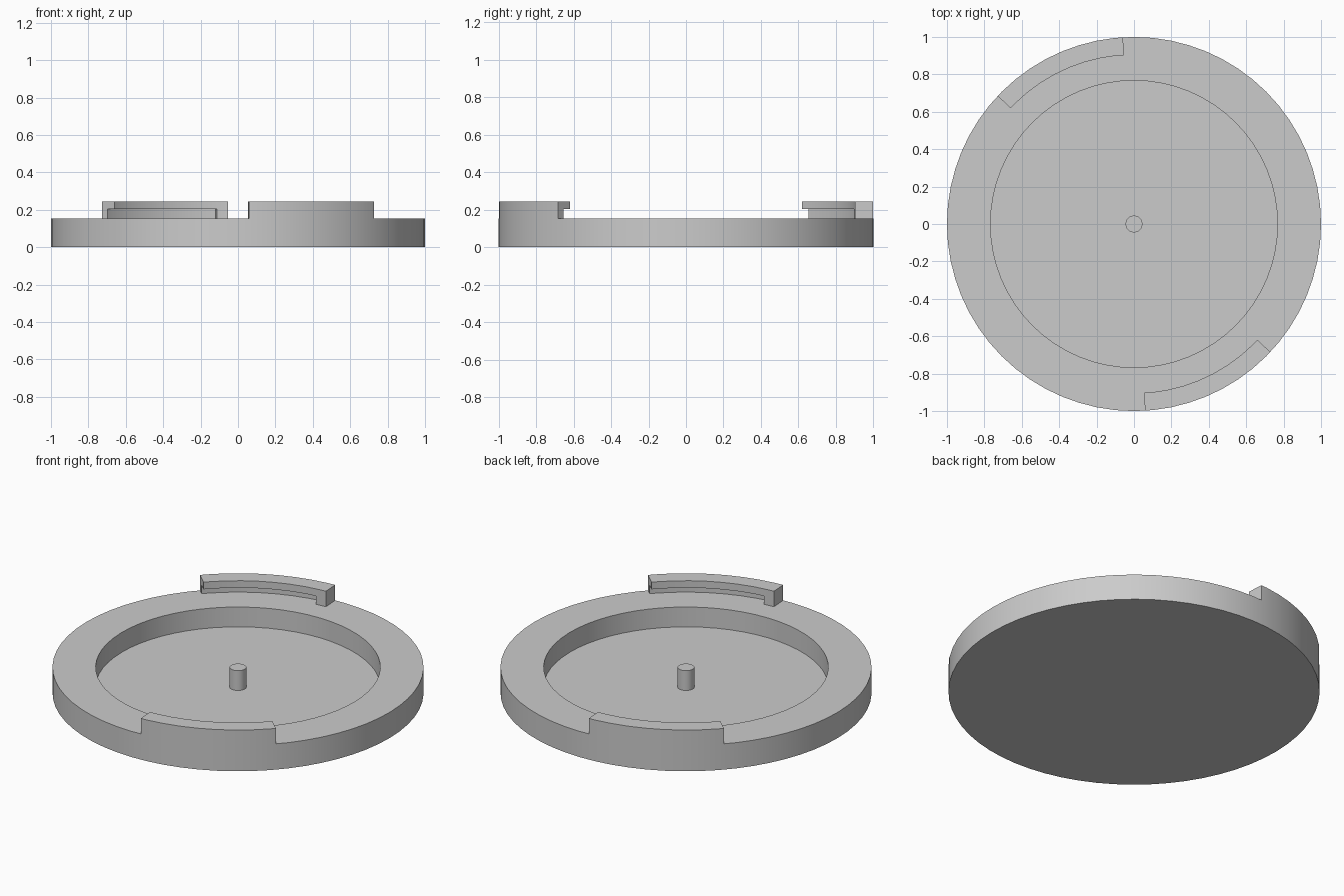
import bpy, bmesh, math

cube = bpy.data.objects.get("Cube")
if cube:
    bpy.data.objects.remove(cube, do_unlink=True)

SEGMENTS = 64
STEP = math.tau / SEGMENTS
RIM_Z, FLOOR_Z, LIP_Z, TOP_Z = 0.153, 0.035, 0.203, 0.245
LIP_R, WEB_R = 0.905, 0.957

grey = bpy.data.materials.new("plain_grey")
grey.use_nodes = True
colour = (0.6, 0.6, 0.6, 1)
grey.diffuse_color = colour
grey.node_tree.nodes["Principled BSDF"].inputs["Base Color"].default_value = colour


def finish(bm, name):
    bmesh.ops.recalc_face_normals(bm, faces=bm.faces)
    mesh = bpy.data.meshes.new(name)
    bm.to_mesh(mesh)
    bm.free()
    mesh.materials.append(grey)
    obj = bpy.data.objects.new(name, mesh)
    bpy.context.collection.objects.link(obj)
    bpy.ops.object.select_all(action="DESELECT")
    obj.select_set(True)
    bpy.context.view_layer.objects.active = obj
    bpy.ops.object.shade_smooth_by_angle(angle=math.radians(30))
    return obj


def point(r, angle, z):
    # Keep arc ends on the straight sides of the round outline
    off = angle % STEP
    r *= math.cos(STEP / 2) / math.cos(off - STEP / 2)
    return r * math.cos(angle), r * math.sin(angle), z


def lathe(name, profile):
    """Closed round solid from an open profile, capped at both ends."""
    bm = bmesh.new()
    rings = [[bm.verts.new(point(r, i * STEP, z)) for i in range(SEGMENTS)]
             for r, z in profile]
    for a, b in zip(rings, rings[1:]):
        for i in range(SEGMENTS):
            j = (i + 1) % SEGMENTS
            bm.faces.new((a[i], a[j], b[j], b[i]))
    bm.faces.new(rings[0])
    bm.faces.new(rings[-1])
    return finish(bm, name)


def arc(name, profile, start, end):
    """Sweep a closed (radius, height) section between two angles."""
    start, end = math.radians(start), math.radians(end)
    inner = [i * STEP for i in range(SEGMENTS) if start < i * STEP < end]
    angles = [start] + inner + [end]
    bm = bmesh.new()
    sections = [[bm.verts.new(point(r, a, z)) for r, z in profile] for a in angles]
    n = len(profile)
    for a, b in zip(sections, sections[1:]):
        for i in range(n):
            j = (i + 1) % n
            bm.faces.new((a[i], a[j], b[j], b[i]))
    bm.faces.new(sections[0])
    bm.faces.new(sections[-1])
    return finish(bm, name)


# Dish with a shallow round recess
lathe("dish", [(1, 0), (1, RIM_Z), (0.767, RIM_Z), (0.767, FLOOR_Z)])

# Centre pin, level with the rim
lathe("centre_pin", [(0.045, FLOOR_Z), (0.045, RIM_Z)])

# Two opposite bayonet tabs: overhanging lip on a web, closed by a solid stop
hook = [(1, RIM_Z), (1, TOP_Z), (LIP_R, TOP_Z), (LIP_R, LIP_Z),
        (WEB_R, LIP_Z), (WEB_R, RIM_Z)]
block = [(WEB_R, RIM_Z), (WEB_R, LIP_Z), (LIP_R, LIP_Z), (LIP_R, RIM_Z)]
for side, turn in (("back", 0), ("front", 180)):
    arc(side + "_hook", hook, 93.4 + turn, 136.8 + turn)
    arc(side + "_stop", block, 93.4 + turn, 97.2 + turn)
